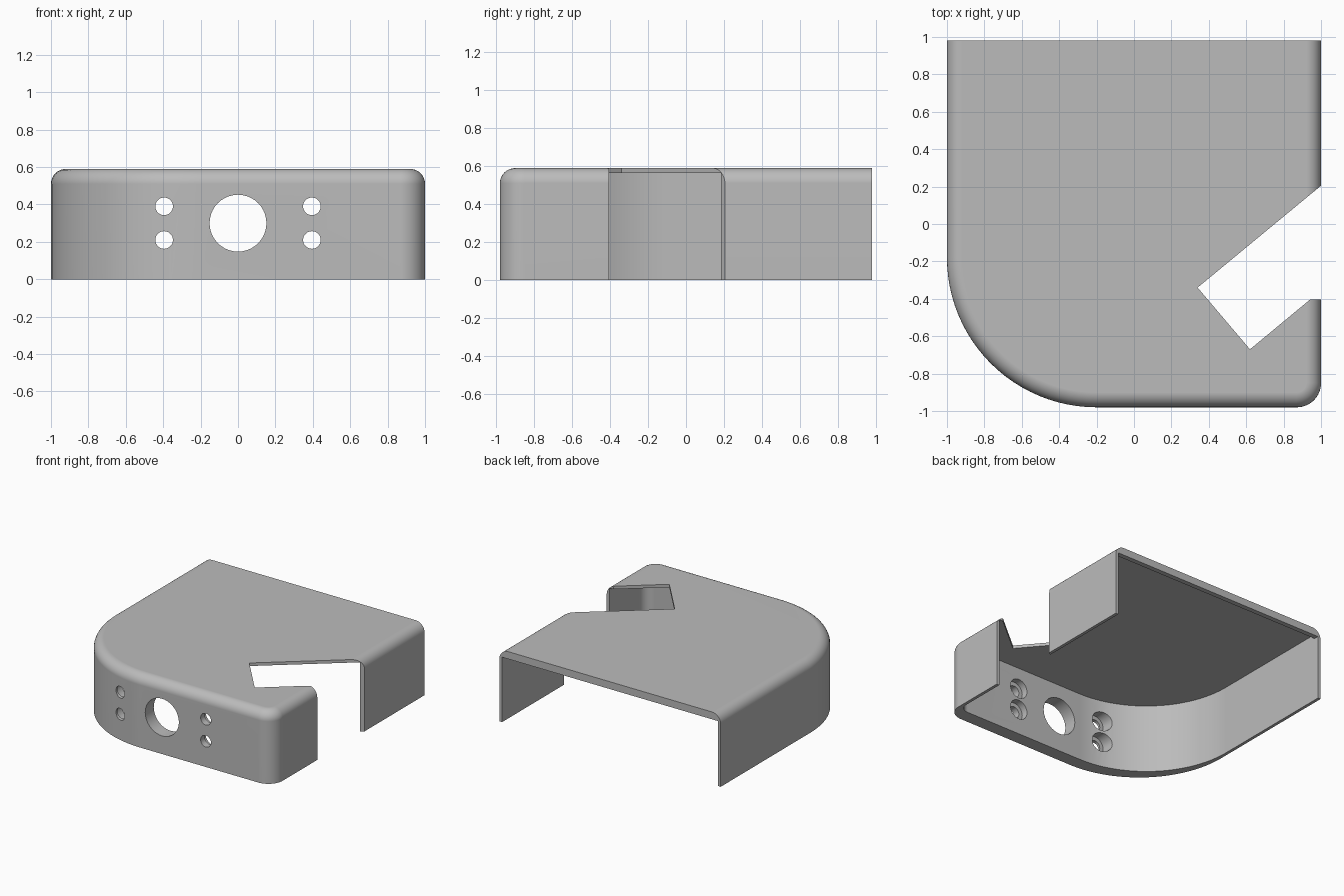
import bpy, bmesh
from math import pi, sin, cos, radians
from mathutils import Matrix

if "Cube" in bpy.data.objects:
    bpy.data.objects.remove(bpy.data.objects["Cube"], do_unlink=True)

TOP, BACK, FILLET = 0.59, 0.98, 0.08

grey = bpy.data.materials.new("plain grey")
grey.use_nodes = True
grey.diffuse_color = (0.5, 0.5, 0.5, 1)
grey.node_tree.nodes["Principled BSDF"].inputs["Base Color"].default_value = (0.5, 0.5, 0.5, 1)


def outline(side, front, back, big, small, steps=24):
    """Plan shape: straight back, one large and one small rounded front corner."""
    pts = [(side, back), (-side, back)]
    for cx, r, start in ((-side + big, big, pi), (side - small, small, 1.5 * pi)):
        for i in range(steps + 1):
            a = start + i / steps * pi / 2
            pts.append((cx + r * cos(a), front + r + r * sin(a)))
    return pts


def finish(bm, name):
    bmesh.ops.recalc_face_normals(bm, faces=bm.faces)
    mesh = bpy.data.meshes.new(name)
    bm.to_mesh(mesh)
    bm.free()
    obj = bpy.data.objects.new(name, mesh)
    bpy.context.collection.objects.link(obj)
    mesh.materials.append(grey)
    return obj


def loft(name, layers):
    """Solid through stacked plan outlines, given as (z, points)."""
    bm = bmesh.new()
    rings = [[bm.verts.new((x, y, z)) for x, y in pts] for z, pts in layers]
    for low, high in zip(rings, rings[1:]):
        for i in range(len(low)):
            j = (i + 1) % len(low)
            bm.faces.new((low[i], low[j], high[j], high[i]))
    bm.faces.new(rings[0])
    bm.faces.new(rings[-1])
    return finish(bm, name)


def bore(name, x, z, radius, y0, y1):
    """Round cutter along y."""
    bm = bmesh.new()
    place = Matrix.Translation((x, (y0 + y1) / 2, z)) @ Matrix.Rotation(pi / 2, 4, 'X')
    bmesh.ops.create_cone(bm, cap_ends=True, segments=40, radius1=radius, radius2=radius,
                          depth=y1 - y0, matrix=place)
    return finish(bm, name)


def cut(target, cutter):
    mod = target.modifiers.new("cut", 'BOOLEAN')
    mod.operation, mod.solver, mod.object = 'DIFFERENCE', 'EXACT', cutter
    bpy.context.view_layer.objects.active = target
    bpy.ops.object.modifier_apply(modifier=mod.name)
    bpy.data.objects.remove(cutter, do_unlink=True)


# Outer body with a rounded top edge on all sides but the back
layers = [(0, outline(1, -0.98, BACK, 0.8, 0.13))]
for i in range(9):
    a = i / 8 * pi / 2
    d = FILLET * (1 - cos(a))
    layers.append((TOP - FILLET + FILLET * sin(a),
                   outline(1 - d, -0.98 + d, BACK, 0.8 - d, 0.13 - d)))
cover = loft("cover_shell", layers)

# Hollow inside: thin sides and roof, thicker front, small lip under the back edge
for name, back, height in (("cavity", 0.94, 0.565), ("back_opening", 1.2, 0.53)):
    inner = outline(0.975, -0.87, back, 0.775, 0.08)
    cut(cover, loft(name, [(-0.1, inner), (height, inner)]))

# Angled notch through the roof and side wall
notch = [(1.2, 0.372), (1, 0.205), (0.34, -0.34), (0.62, -0.67), (0.94, -0.405), (1.2, -0.405)]
cut(cover, loft("notch", [(-0.2, notch), (0.8, notch)]))

# Large front hole and four counterbored screw holes
cut(cover, bore("front_hole", 0, 0.3, 0.152, -1.2, -0.7))
for x in (-0.395, 0.395):
    for z in (0.21, 0.39):
        cut(cover, bore("screw_hole", x, z, 0.047, -1.2, -0.7))
        cut(cover, bore("counterbore", x, z, 0.08, -0.925, -0.7))

# Smooth shading with crisp edges
bpy.ops.object.select_all(action='DESELECT')
cover.select_set(True)
bpy.context.view_layer.objects.active = cover
bpy.ops.object.shade_smooth_by_angle(angle=radians(30))
weighted = cover.modifiers.new("even_normals", 'WEIGHTED_NORMAL')
weighted.keep_sharp = True
